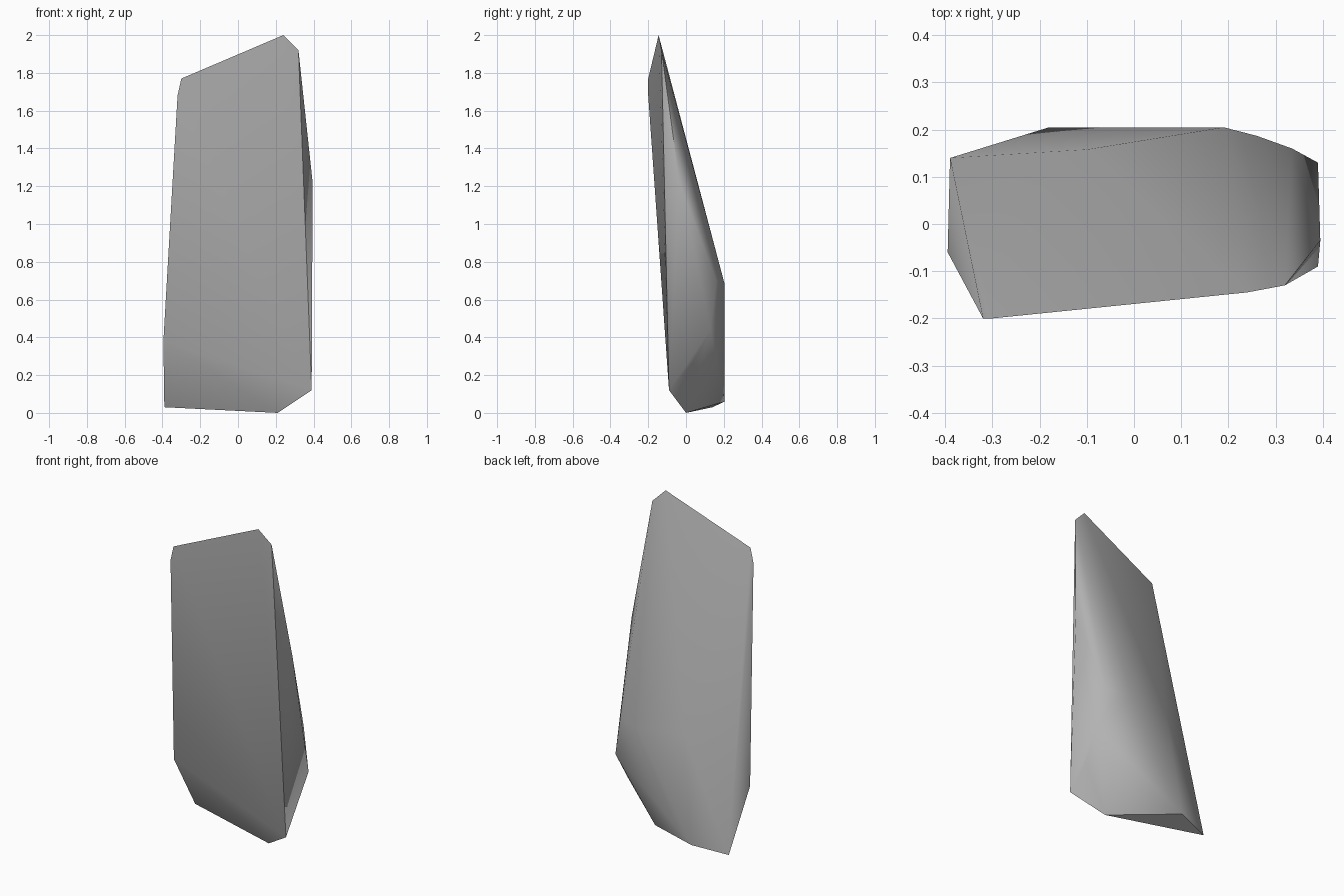
import bpy
import bmesh

# Remove the default cube
cube = bpy.data.objects.get("Cube")
if cube:
    bpy.data.objects.remove(cube, do_unlink=True)

# Plain grey stone
stone = bpy.data.materials.new("grey_stone")
stone.use_nodes = True
GREY = (0.45, 0.45, 0.45, 1.0)
stone.diffuse_color = GREY
shader = stone.node_tree.nodes["Principled BSDF"]
shader.inputs["Base Color"].default_value = GREY
shader.inputs["Roughness"].default_value = 0.9

# Corners of the leaning slab, wrapped in a convex shell
crown = [(0.24, -0.145, 2.0), (0.32, -0.13, 1.92), (-0.30, -0.20, 1.77), (-0.32, -0.20, 1.68)]
right_side = [(0.395, -0.035, 1.22), (0.39, 0.13, 0.44), (0.375, 0.03, 0.26), (0.39, -0.09, 0.12)]
back_bulge = [(0.19, 0.205, 0.68), (0.26, 0.187, 0.69), (0.335, 0.16, 0.70), (-0.10, 0.158, 0.70)]
foot = [(0.21, 0.0, 0.0), (-0.18, 0.205, 0.06), (-0.39, 0.14, 0.03), (-0.395, -0.06, 0.38)]

bm = bmesh.new()
for corner in crown + right_side + back_bulge + foot:
    bm.verts.new(corner)
hull = bmesh.ops.convex_hull(bm, input=bm.verts[:])
spare = [v for v in bm.verts if not v.link_faces]
bmesh.ops.delete(bm, geom=spare, context="VERTS")
bmesh.ops.recalc_face_normals(bm, faces=bm.faces[:])

mesh = bpy.data.meshes.new("stone_slab")
bm.to_mesh(mesh)
bm.free()
mesh.materials.append(stone)
slab = bpy.data.objects.new("stone_slab", mesh)
bpy.context.collection.objects.link(slab)

# Soft facets with crisp main edges
bpy.ops.object.select_all(action="DESELECT")
slab.select_set(True)
bpy.context.view_layer.objects.active = slab
bpy.ops.object.shade_smooth_by_angle(angle=0.7)
